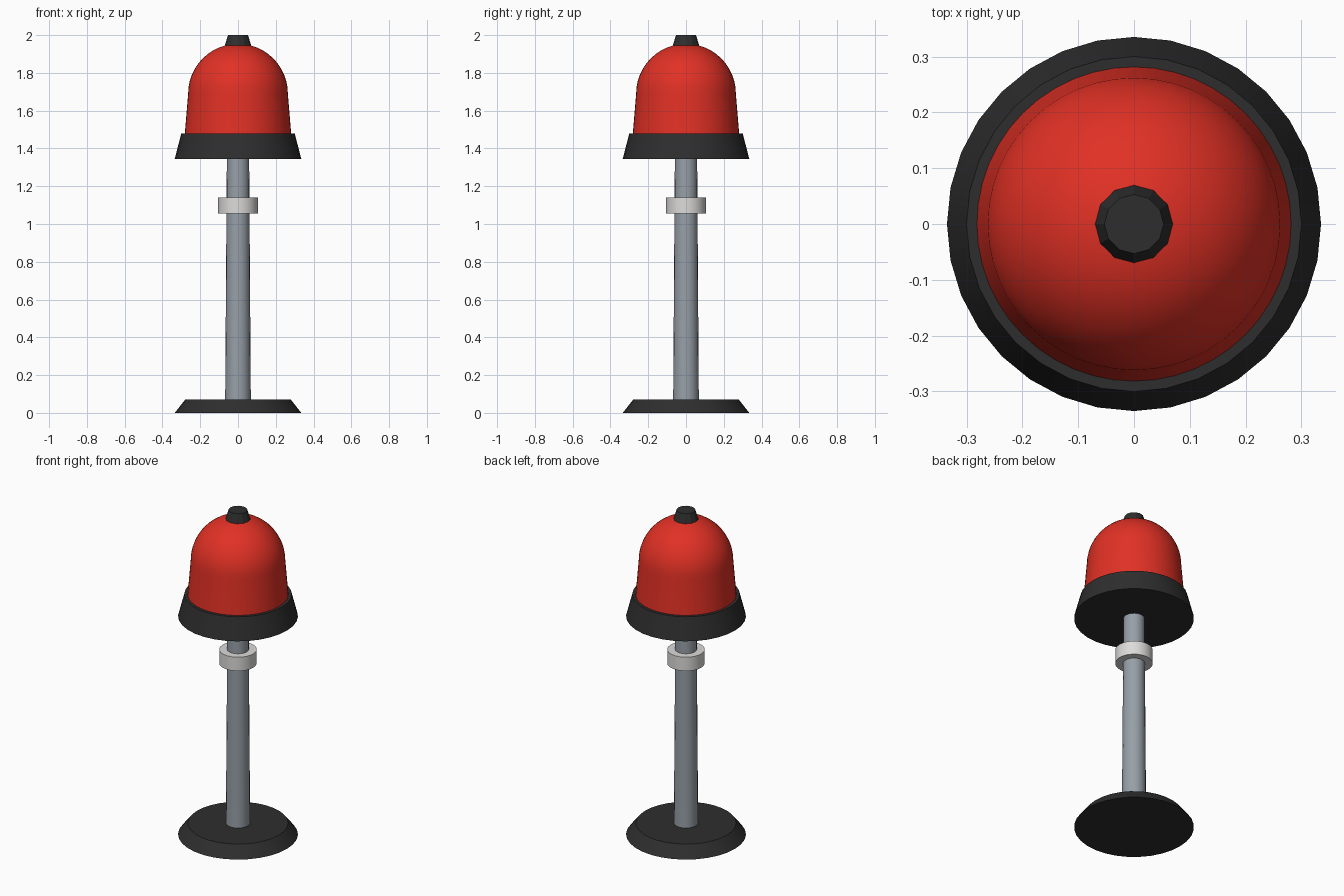
import bpy
import bmesh
from math import radians, sin, cos, pi

cube = bpy.data.objects.get("Cube")
if cube:
    bpy.data.objects.remove(cube, do_unlink=True)


def material(name, rgb):
    mat = bpy.data.materials.new(name)
    mat.use_nodes = True
    color = (*rgb, 1)
    mat.diffuse_color = color
    mat.node_tree.nodes["Principled BSDF"].inputs["Base Color"].default_value = color
    return mat


def turned(name, profile, sides, mat, smooth=True):
    """Closed solid of revolution from (radius, height) pairs, bottom to top."""
    bm = bmesh.new()
    rings = []
    for r, z in profile:
        if r == 0:
            rings.append([bm.verts.new((0, 0, z))] * sides)
        else:
            rings.append([bm.verts.new((r * cos(2 * pi * i / sides),
                                        r * sin(2 * pi * i / sides), z))
                          for i in range(sides)])
    for low, high in zip(rings, rings[1:]):
        for i in range(sides):
            j = (i + 1) % sides
            corners = [low[i], low[j], high[j], high[i]]
            bm.faces.new(list(dict.fromkeys(corners)))
    # Flat end caps
    if profile[0][0] > 0:
        bm.faces.new(rings[0][::-1])
    if profile[-1][0] > 0:
        bm.faces.new(rings[-1])
    bmesh.ops.recalc_face_normals(bm, faces=bm.faces)
    mesh = bpy.data.meshes.new(name)
    bm.to_mesh(mesh)
    bm.free()
    mesh.materials.append(mat)
    obj = bpy.data.objects.new(name, mesh)
    bpy.context.collection.objects.link(obj)
    if smooth:
        bpy.ops.object.select_all(action="DESELECT")
        obj.select_set(True)
        bpy.context.view_layer.objects.active = obj
        bpy.ops.object.shade_smooth_by_angle(angle=radians(30))
    return obj


black = material("black_rubber", (0.027, 0.027, 0.027))
red = material("red_lens", (0.75, 0.03, 0.018))
steel = material("grey_steel", (0.31, 0.35, 0.39))
silver = material("pale_silver", (0.72, 0.71, 0.70))

# Stand
turned("base", [(0.335, 0), (0.28, 0.07)], 32, black)
turned("pole", [(0.068, 0.05), (0.059, 1.36)], 20, steel)
turned("pole_ring", [(0.105, 1.055), (0.105, 1.14)], 24, silver)

# Lamp head
turned("lamp_collar", [(0.335, 1.345), (0.30, 1.48)], 32, black)
radius, spring, steps = 0.264, 1.69, 12
arc = [(radius * cos(pi / 2 * i / steps), spring + radius * sin(pi / 2 * i / steps))
       for i in range(steps)]
turned("lamp_dome", [(0.283, 1.46)] + arc + [(0, spring + radius)], 48, red)
turned("top_cap", [(0.071, 1.94), (0.053, 2.0)], 12, black, smooth=False)
